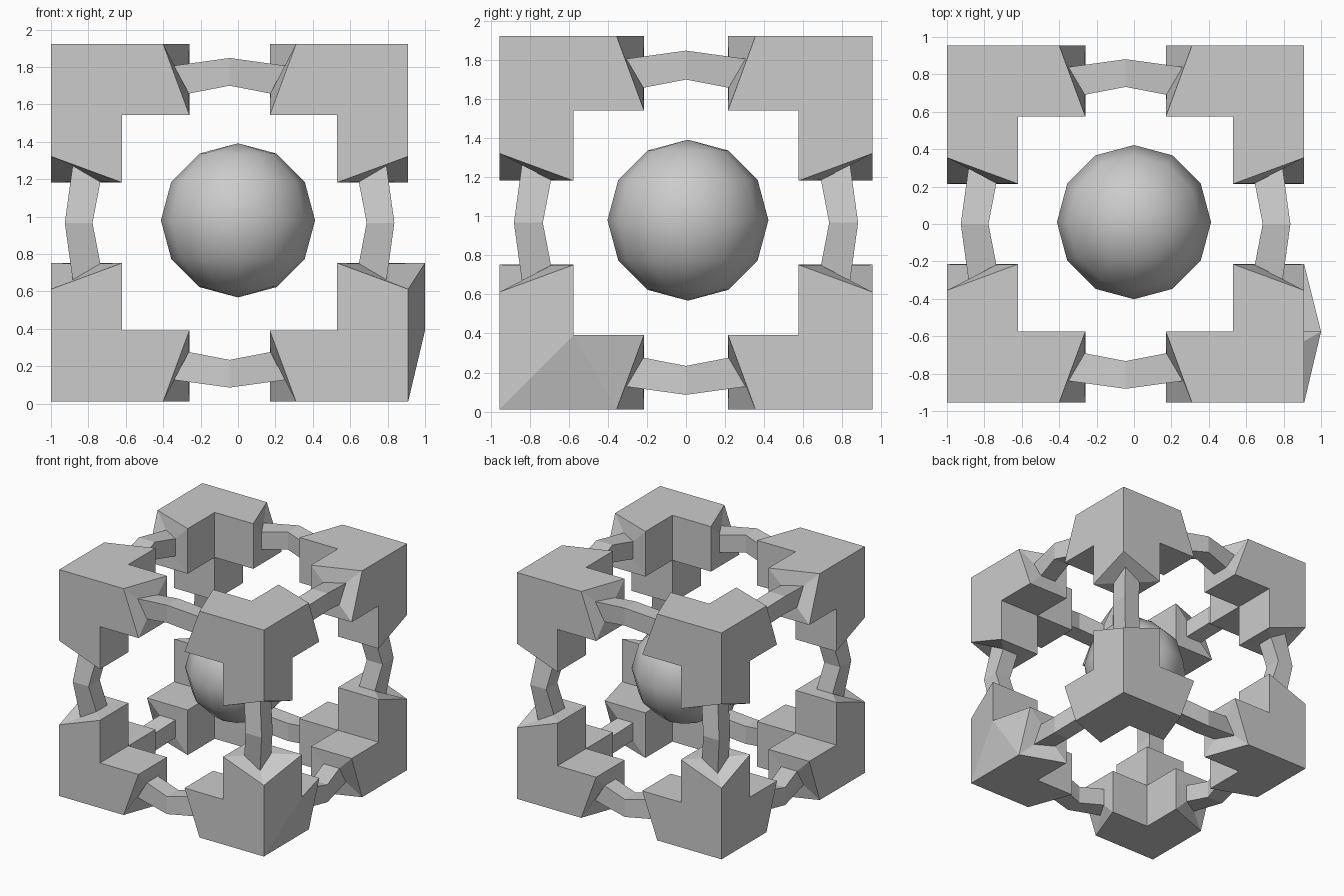
import bpy, bmesh
from itertools import product
from mathutils import Vector

if "Cube" in bpy.data.objects:
    bpy.data.objects.remove(bpy.data.objects["Cube"])

CENTRE = Vector((-0.045, 0, 0.967))
OUT, INN = 0.955, 0.575          # outer and inner planes of the frame
TIP, TIP_CUT = 0.215, 0.355      # arm ends: normal and cut-back edge
INSET = 0.116                    # border around each link socket
BOW = 0.042                      # outward bend of the links

grey = bpy.data.materials.new("plain_grey")
grey.use_nodes = True
grey.diffuse_color = (0.6, 0.6, 0.6, 1)
grey.node_tree.nodes["Principled BSDF"].inputs["Base Color"].default_value = (0.6, 0.6, 0.6, 1)


def finish(bm, name):
    bmesh.ops.remove_doubles(bm, verts=bm.verts, dist=0.0005)
    bmesh.ops.recalc_face_normals(bm, faces=bm.faces)
    mesh = bpy.data.meshes.new(name)
    bm.to_mesh(mesh)
    bm.free()
    mesh.materials.append(grey)
    obj = bpy.data.objects.new(name, mesh)
    bpy.context.collection.objects.link(obj)
    return obj


def point(axis, along, b, c):
    """Point with its coordinate on one axis, then on the next two axes."""
    p = Vector((0, 0, 0))
    p[axis], p[(axis + 1) % 3], p[(axis + 2) % 3] = along, b, c
    return p


def square(axis, low, high, along, along_outer):
    """Four corners round an arm; the outermost one has its own position."""
    return [point(axis, along_outer, high, high), point(axis, along, high, low),
            point(axis, along, low, low), point(axis, along, low, high)]


def socket(axis):
    return square(axis, INN + INSET, OUT - INSET, TIP + 0.003, 0.305)


def bridge(bm, ring_a, ring_b):
    for k in range(4):
        n = (k + 1) % 4
        bm.faces.new([bm.verts.new(p) for p in (ring_a[k], ring_a[n], ring_b[n], ring_b[k])])


def place(bm, signs):
    for v in bm.verts:
        v.co = CENTRE + Vector([s * c for s, c in zip(signs, v.co)])


def label(signs):
    words = (("right", "left"), ("front", "back"), ("bottom", "top"))
    return "_".join(words[a][signs[a] > 0] for a in (2, 1, 0) if signs[a])


# Corner blocks: a cube with three arms, each ending in a notched socket
for signs in product((-1, 1), repeat=3):
    bm = bmesh.new()
    for axis in range(3):
        root = square(axis, INN, OUT, INN, INN)
        end = square(axis, INN, OUT, TIP, TIP_CUT)
        cap = square(axis, INN, OUT, OUT, OUT)
        bm.faces.new([bm.verts.new(p) for p in cap])
        bridge(bm, root, end)
        bridge(bm, end, socket(axis))
    bmesh.ops.remove_doubles(bm, verts=bm.verts, dist=0.0005)
    if signs == (1, -1, -1):
        # One block has its side pulled outward at the notch
        for v in bm.verts:
            x, y, z = v.co
            if x > OUT - 0.01 and abs(y - INN) < 0.01 and z < INN + 0.01:
                v.co.x += 0.09
        bmesh.ops.triangulate(bm, faces=[f for f in bm.faces if all(v.co.x > OUT - 0.01 for v in f.verts)])
        # Run the crease from the outer corner to the notch
        for e in list(bm.edges):
            ends = sorted((v.co.y, v.co.z) for v in e.verts)
            if (len(e.link_faces) == 2 and all(v.co.x > OUT - 0.01 for v in e.verts)
                    and abs(ends[0][0] - INN) < 0.01 and abs(ends[0][1] - OUT) < 0.01
                    and abs(ends[1][0] - OUT) < 0.01 and abs(ends[1][1] - INN) < 0.01):
                bmesh.ops.rotate_edges(bm, edges=[e])
                break
    place(bm, signs)
    finish(bm, "corner_" + label(signs))

# Links: square bars bent outward in the middle, joining neighbouring sockets
for axis in range(3):
    for b, c in product((-1, 1), repeat=2):
        signs = [int(s) for s in point(axis, 0, b, c)]
        bm = bmesh.new()
        middle = square(axis, INN + INSET + BOW, OUT - INSET + BOW, 0, 0)
        near = socket(axis)
        far = [Vector(p) for p in near]
        for p in far:
            p[axis] *= -1
        bridge(bm, near, middle)
        bridge(bm, middle, far)
        place(bm, [s or 1 for s in signs])
        finish(bm, "link_" + label(signs))

# Core: coarse smooth-shaded ball floating in the middle
bm = bmesh.new()
bmesh.ops.create_uvsphere(bm, u_segments=12, v_segments=6, radius=0.412)
for f in bm.faces:
    f.smooth = True
core = finish(bm, "core_ball")
core.location = (0, 0.01, 0.98)
